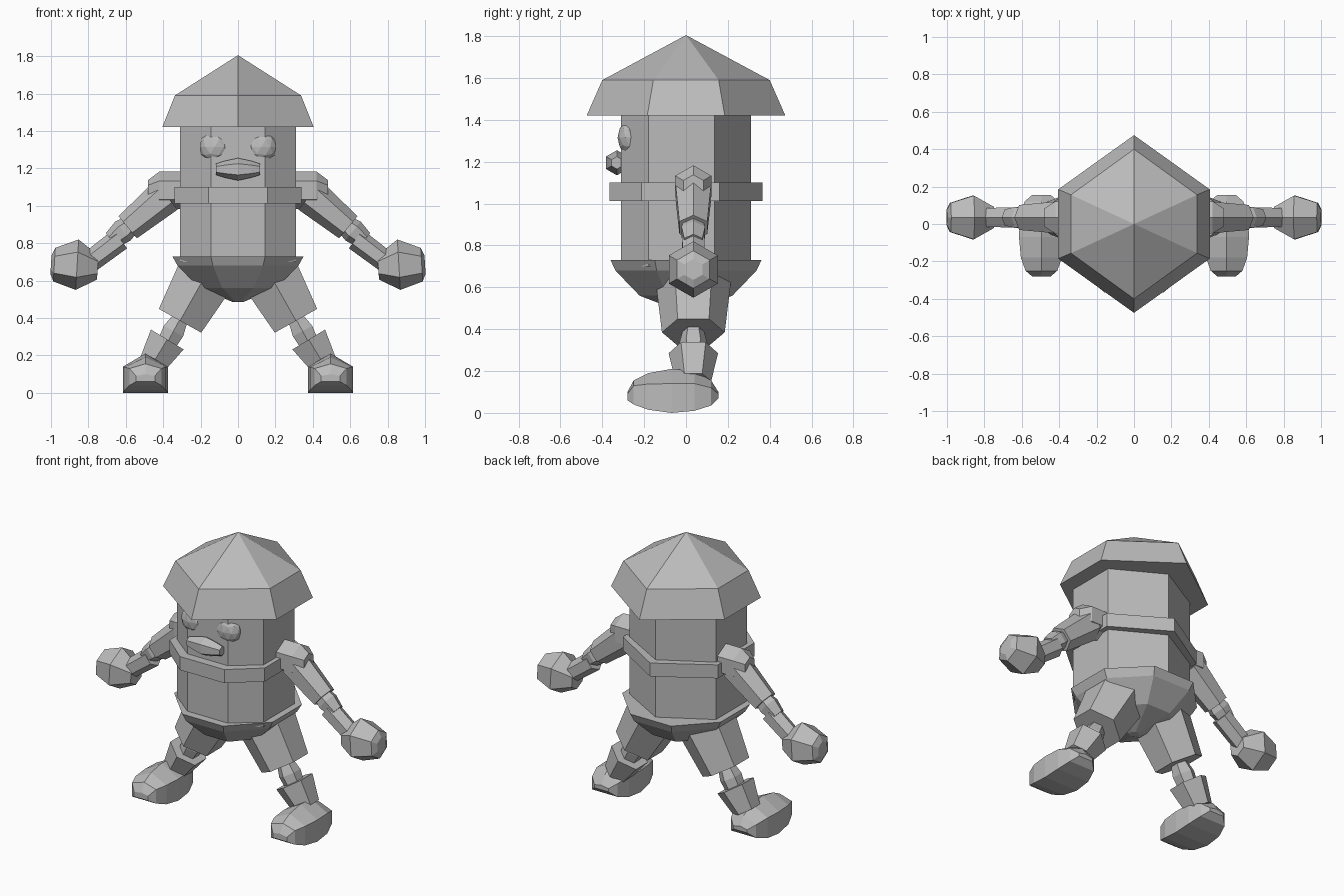
import bpy, bmesh, math
from mathutils import Vector

if "Cube" in bpy.data.objects:
    bpy.data.objects.remove(bpy.data.objects["Cube"])

grey = bpy.data.materials.new("plain grey")
grey.diffuse_color = (0.5, 0.5, 0.5, 1)
grey.use_nodes = True
grey.node_tree.nodes["Principled BSDF"].inputs["Base Color"].default_value = grey.diffuse_color


def finish(name, bm):
    bmesh.ops.recalc_face_normals(bm, faces=bm.faces[:])
    me = bpy.data.meshes.new(name)
    bm.to_mesh(me)
    bm.free()
    me.materials.append(grey)
    ob = bpy.data.objects.new(name, me)
    bpy.context.collection.objects.link(ob)
    return ob


def loft(name, rings):
    """Skin a list of equal-length point rings and cap both ends."""
    bm = bmesh.new()
    vs = [[bm.verts.new(p) for p in r] for r in rings]
    n = len(vs[0])
    for a, b in zip(vs, vs[1:]):
        for i in range(n):
            j = (i + 1) % n
            bm.faces.new((a[i], a[j], b[j], b[i]))
    bm.faces.new(vs[0])
    bm.faces.new(vs[-1])
    bmesh.ops.remove_doubles(bm, verts=bm.verts[:], dist=1e-5)
    return finish(name, bm)


def limb(name, stations, ref, sides=6):
    """Straight prism through (centre, radius) stations, one corner along ref."""
    axis = (Vector(stations[-1][0]) - Vector(stations[0][0])).normalized()
    ref = Vector(ref)
    u = (ref - axis * ref.dot(axis)).normalized()
    v = axis.cross(u)
    rings = []
    for c, r in stations:
        angs = [2 * math.pi * i / sides for i in range(sides)]
        rings.append([Vector(c) + r * (u * math.cos(a) + v * math.sin(a)) for a in angs])
    return loft(name, rings)


def stack(name, outline, levels):
    """Horizontal outline scaled by (z, sx, sy) levels."""
    return loft(name, [[(x * sx, y * sy, z) for x, y in outline] for z, sx, sy in levels])


# outlines
half = [(0.14, -0.31), (0.3, -0.18), (0.3, 0.135)]
body = half + [(0, 0.31)] + [(-x, y) for x, y in reversed(half)]
hexagon = [(0, -1), (1, -0.39), (1, 0.39), (0, 1), (-1, 0.39), (-1, -0.39)]
octagon = [(math.sin(math.pi * (i + .5) / 4), math.cos(math.pi * (i + .5) / 4)) for i in range(8)]

# hat, torso, belt, hips
stack("hat", hexagon, [(1.42, .405, .475), (1.59, .337, .40), (1.805, 0, 0)])
stack("torso", body, [(0.70, 1.03, 1), (1.45, 1.03, 1)])
stack("belt", body, [(1.013, 1.13, 1.18), (1.1, 1.13, 1.18)])
stack("hips", octagon, [(.485, .03, .03), (.56, .22, .24), (.68, .35, .365), (.73, .38, .39)])

# beak
limb("beak", [((x, -.33, 1.195), r) for x, r in
              [(-.118, .03), (-.07, .045), (0, .06), (.07, .045), (.118, .03)]], (0, 0, 1))

for s, side in ((-1, "right"), (1, "left")):
    # eye
    bm = bmesh.new()
    bmesh.ops.create_icosphere(bm, subdivisions=2, radius=.083)
    bmesh.ops.scale(bm, vec=(1, .66, 1), verts=bm.verts[:])
    bmesh.ops.translate(bm, vec=(s * .125, -.272, 1.315), verts=bm.verts[:])
    finish(side + "_eye", bm)

    def part(name, ref, *stations):
        limb(side + "_" + name, [((s * x, .035, z), r) for x, z, r in stations], ref)

    # arm
    up, fwd = (0, 0, 1), (0, 1, 0)
    part("shoulder", up, (.30, 1.083, .1), (.42, 1.083, .1), (.48, 1.083, .055))
    part("upper_arm", up, (.385, 1.055, .098), (.59, .885, .077))
    part("elbow", up, (.565, .905, .05), (.615, .865, .065), (.675, .815, .05))
    part("forearm", up, (.63, .822, .062), (.845, .66, .057))
    part("hand", up, (.75, .67, .065), (.86, .685, .135), (.982, .685, .09), (1, .685, .05))

    # leg
    part("thigh", fwd, (.15, .67, .185), (.31, .385, .15))
    part("knee", fwd, (.31, .395, .05), (.345, .33, .068), (.38, .265, .06))
    part("shin", fwd, (.378, .285, .118), (.46, .15, .085))

    # foot: house-shaped section swelling along y as (y, width, floor, shoulder, ridge)
    rows = [(-.28, .05, .06, .09, .1), (-.25, .085, .04, .13, .155), (-.18, .11, .015, .138, .19),
            (-.07, .12, 0, .14, .21), (.04, .115, .01, .14, .2), (.12, .09, .035, .12, .155),
            (.155, .05, .07, .09, .1)]
    loft(side + "_foot", [[(s * .495 + w * a, y, z) for a, z in
                           ((-1, lo), (1, lo), (1, mid), (0, top), (-1, mid))]
                          for y, w, lo, mid, top in rows])
